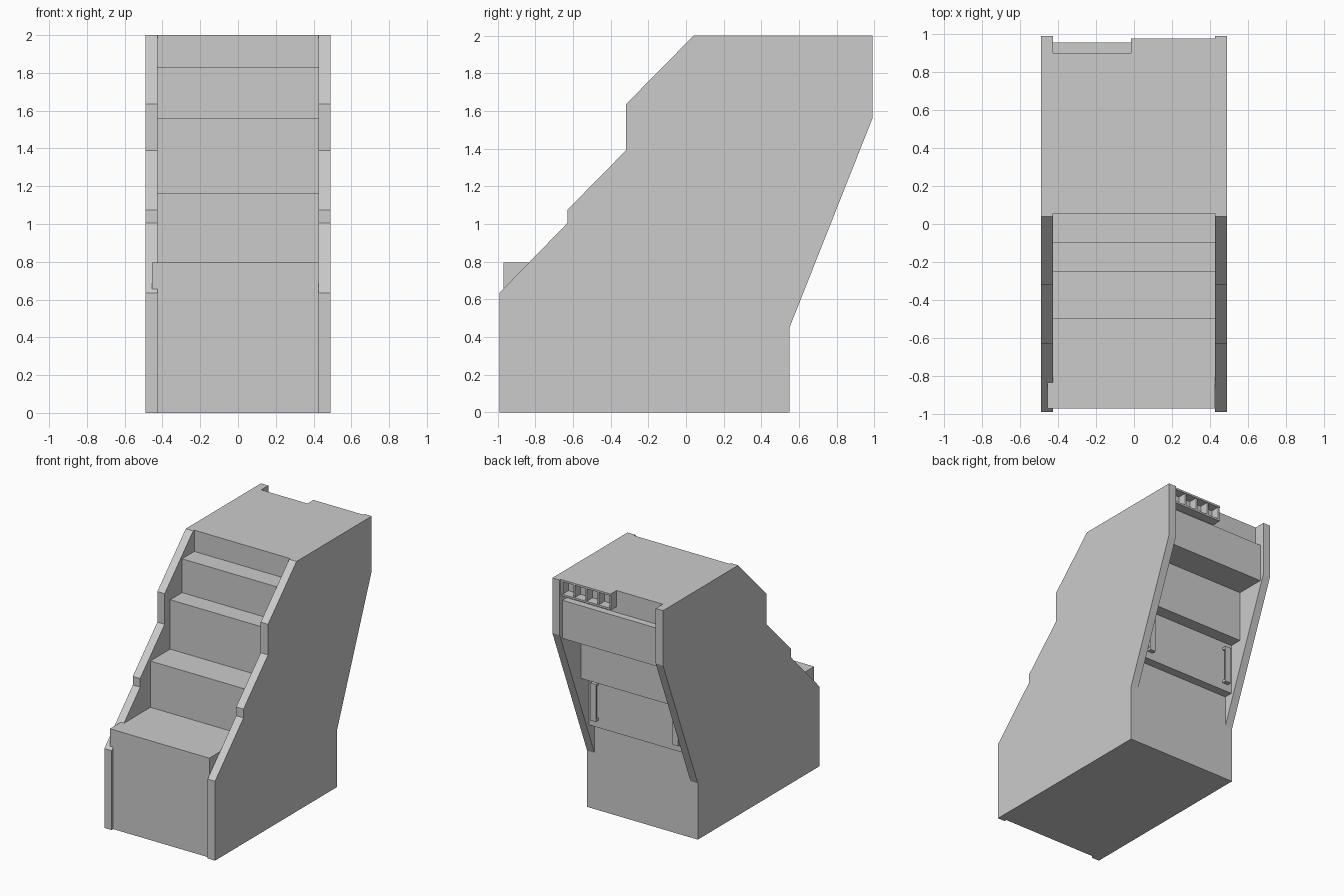
import bpy, bmesh

cube = bpy.data.objects.get("Cube")
if cube:
    bpy.data.objects.remove(cube, do_unlink=True)

grey = bpy.data.materials.new("plain_grey")
grey.use_nodes = True
colour = (0.6, 0.6, 0.6, 1)
grey.diffuse_color = colour
grey.node_tree.nodes["Principled BSDF"].inputs["Base Color"].default_value = colour


def extrude_profile(name, profile, x0, x1):
    """Extrude a (y, z) outline along x."""
    bm = bmesh.new()
    face = bm.faces.new([bm.verts.new((x0, y, z)) for y, z in profile])
    ext = bmesh.ops.extrude_face_region(bm, geom=[face])
    verts = [v for v in ext["geom"] if isinstance(v, bmesh.types.BMVert)]
    bmesh.ops.translate(bm, verts=verts, vec=(x1 - x0, 0, 0))
    bmesh.ops.recalc_face_normals(bm, faces=bm.faces)
    mesh = bpy.data.meshes.new(name)
    bm.to_mesh(mesh)
    bm.free()
    mesh.materials.append(grey)
    obj = bpy.data.objects.new(name, mesh)
    bpy.context.collection.objects.link(obj)
    return obj


def box(name, x0, x1, y0, y1, z0, z1):
    return extrude_profile(name, [(y0, z0), (y1, z0), (y1, z1), (y0, z1)], x0, x1)


INNER, OUTER = 0.425, 0.49

# Side walls with notched, sloping front edges
wall = [(-0.99, 0), (0.55, 0), (0.55, 0.45), (0.99, 1.56), (0.99, 2), (0.04, 2),
        (-0.32, 1.635), (-0.32, 1.39), (-0.63, 1.075), (-0.63, 1.005), (-0.99, 0.635)]
for side, s in (("left", 1), ("right", -1)):
    extrude_profile(side + "_wall", wall, s * INNER, s * OUTER)

# Stair body: treads in front, stepped underside at the back
front = [(-0.97, 0), (-0.97, 0.795), (-0.5, 0.795), (-0.5, 1.165), (-0.25, 1.165),
         (-0.25, 1.56), (-0.1, 1.56), (-0.1, 1.83), (0.055, 1.83), (0.055, 2)]
back = [(0.9, 2), (0.9, 1.825), (0.955, 1.825), (0.955, 1.52), (0.72, 1.52),
        (0.72, 1.11), (0.62, 1.11), (0.62, 0.7), (0.55, 0.7), (0.55, 0)]
extrude_profile("stair_body", front + back, -INNER, INNER)

# First tread overhang on the right wall
box("tread_lip", -0.455, -INNER, -0.97, -0.8, 0.655, 0.795)

# Framed rack under the back edge of the deck
rack0, rack1 = -0.015, INNER
box("rack_top", rack0, rack1, 0.9, 0.975, 1.985, 2)
box("rack_bottom", rack0, rack1, 0.9, 0.975, 1.87, 1.885)
bars = 5
for i in range(bars):
    x = rack0 + (rack1 - rack0 - 0.015) * i / (bars - 1)
    box(f"rack_bar_{i + 1}", x, x + 0.015, 0.9, 0.97, 1.885, 1.985)

# Upright grab handles on the lower back riser
for side, s in (("left", 1), ("right", -1)):
    box(side + "_handle_grip", s * 0.34, s * 0.39, 0.64, 0.655, 0.76, 1.06)
    for end, z in (("lower", 0.76), ("upper", 1.04)):
        box(f"{side}_handle_{end}_mount", s * 0.34, s * 0.39, 0.62, 0.64, z, z + 0.02)
